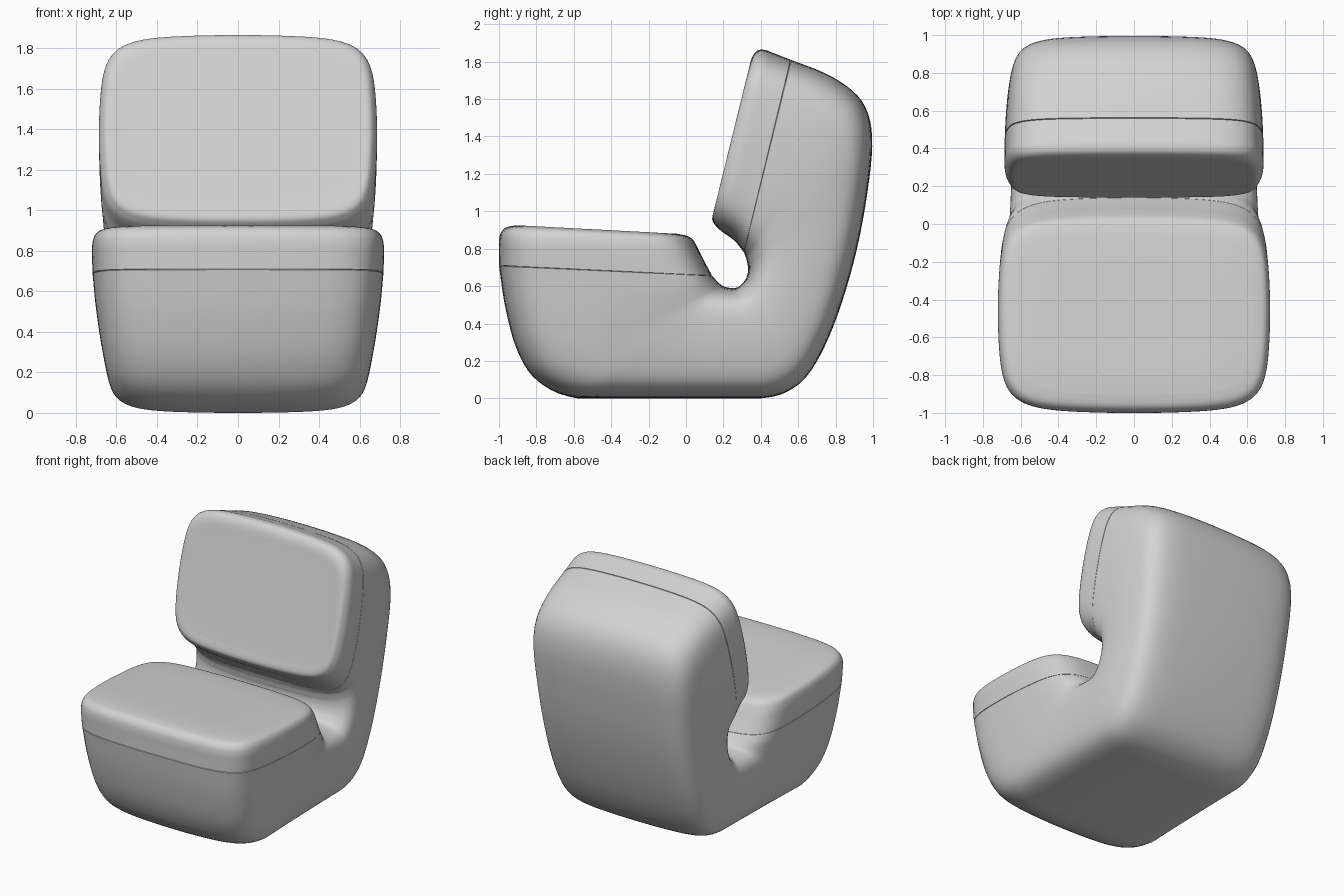
import bpy, bmesh, math
from mathutils import Vector

cube = bpy.data.objects.get("Cube")
if cube:
    bpy.data.objects.remove(cube, do_unlink=True)

fabric = bpy.data.materials.new("light_grey_fabric")
fabric.use_nodes = True
grey = (0.65, 0.65, 0.65, 1)
fabric.diffuse_color = grey
fabric.node_tree.nodes["Principled BSDF"].inputs["Base Color"].default_value = grey

# Cross-sections fanned around the notch: inner y, inner z, outer y, outer z, half width
SEAT = [(-.05, .88, -.90, .925, .63), (.00, .87, -.96, .915, .685),
        (.035, .85, -.99, .885, .71), (.065, .80, -1, .84, .72),
        (.097, .735, -1, .78, .72), (.14, .655, -1, .71, .717)]
BACK = [(.31, .78, .56, 1.81, .685), (.26, .842, .47, 1.845, .686),
        (.19, .893, .42, 1.863, .685), (.157, .925, .38, 1.858, .67),
        (.14, .96, .352, 1.82, .645), (.155, 1.02, .333, 1.75, .59)]
SHELL = [SEAT[-1], (.17, .622, -.965, .48, .705), (.19, .605, -.90, .25, .688),
         (.205, .597, -.79, .09, .672), (.22, .593, -.58, 0, .66),
         (.24, .59, -.2, 0, .65), (.26, .59, .15, 0, .645),
         (.275, .594, .40, 0, .643), (.288, .602, .55, .04, .643),
         (.302, .615, .67, .15, .643), (.32, .64, .79, .39, .643),
         (.33, .67, .90, .74, .645), (.332, .70, .97, 1.1, .652),
         (.328, .72, .995, 1.4, .663), (.323, .745, .94, 1.59, .672),
         (.318, .76, .78, 1.72, .68), BACK[0]]
SIDES, POWER, BOW, STEPS = 128, 7, .06, 5


def spline(points, t):
    """Catmull-Rom interpolation of whole cross-sections."""
    i = min(int(t), len(points) - 2)
    f = t - i
    a, b, c, d = (points[min(max(k, 0), len(points) - 1)] for k in range(i - 1, i + 3))
    return [q + .5 * f * (r - p + f * (2 * p - 5 * q + 4 * r - s + f * (3 * (q - r) + s - p)))
            for p, q, r, s in zip(a, b, c, d)]


def ring(bm, section, scale=1.0, taper=0.0):
    """Rounded loop with bowed sides, narrowing toward the outer point."""
    iy, iz, oy, oz, width = section
    inner, outer = Vector((0, iy, iz)), Vector((0, oy, max(oz, 0)))
    mid, half = (inner + outer) / 2, (inner - outer) / 2
    verts = []
    for k in range(SIDES):
        a = math.tau * k / SIDES
        c, s = math.cos(a), math.sin(a)
        r = (abs(c) ** POWER + abs(s) ** POWER) ** (-1 / POWER)
        u, v = r * c, r * s
        x = width * scale * u * (1 - BOW * v * v) * (1 + taper * v)
        verts.append(bm.verts.new(mid + half * (scale * v * (1 - BOW * u * u)) + Vector((x, 0, 0))))
    return verts


def loft(name, points, seam_start, seam_end, taper=0.0):
    """Skin the sections; seam ends get a tiny chamfer, free ends a flat pad."""
    bm = bmesh.new()
    last = len(points) - 1
    steps = [k / STEPS for k in range(last * STEPS + 1)]
    if seam_start:
        steps[0] = .03
    if seam_end:
        steps[-1] = last - .03
    rings = [ring(bm, points[0], .99 if seam_start else .6)]
    rings += [ring(bm, spline(points, t), 1, taper * math.sin(math.pi * t / last))
              for t in steps]
    rings.append(ring(bm, points[-1], .99 if seam_end else .6))
    for lo, hi in zip(rings, rings[1:]):
        for k in range(SIDES):
            n = (k + 1) % SIDES
            bm.faces.new((lo[k], lo[n], hi[n], hi[k]))
    bm.faces.new(rings[0])
    bm.faces.new(rings[-1])
    bmesh.ops.recalc_face_normals(bm, faces=bm.faces)
    mesh = bpy.data.meshes.new(name)
    bm.to_mesh(mesh)
    bm.free()
    mesh.materials.append(fabric)
    obj = bpy.data.objects.new(name, mesh)
    bpy.context.collection.objects.link(obj)
    bpy.ops.object.select_all(action="DESELECT")
    obj.select_set(True)
    bpy.context.view_layer.objects.active = obj
    bpy.ops.object.shade_smooth_by_angle(angle=math.radians(35))


# Two cushions and the wrapped shell that joins them
loft("seat_cushion", SEAT, False, True)
loft("chair_shell", SHELL, True, True, taper=.05)
loft("back_cushion", BACK, True, False)
